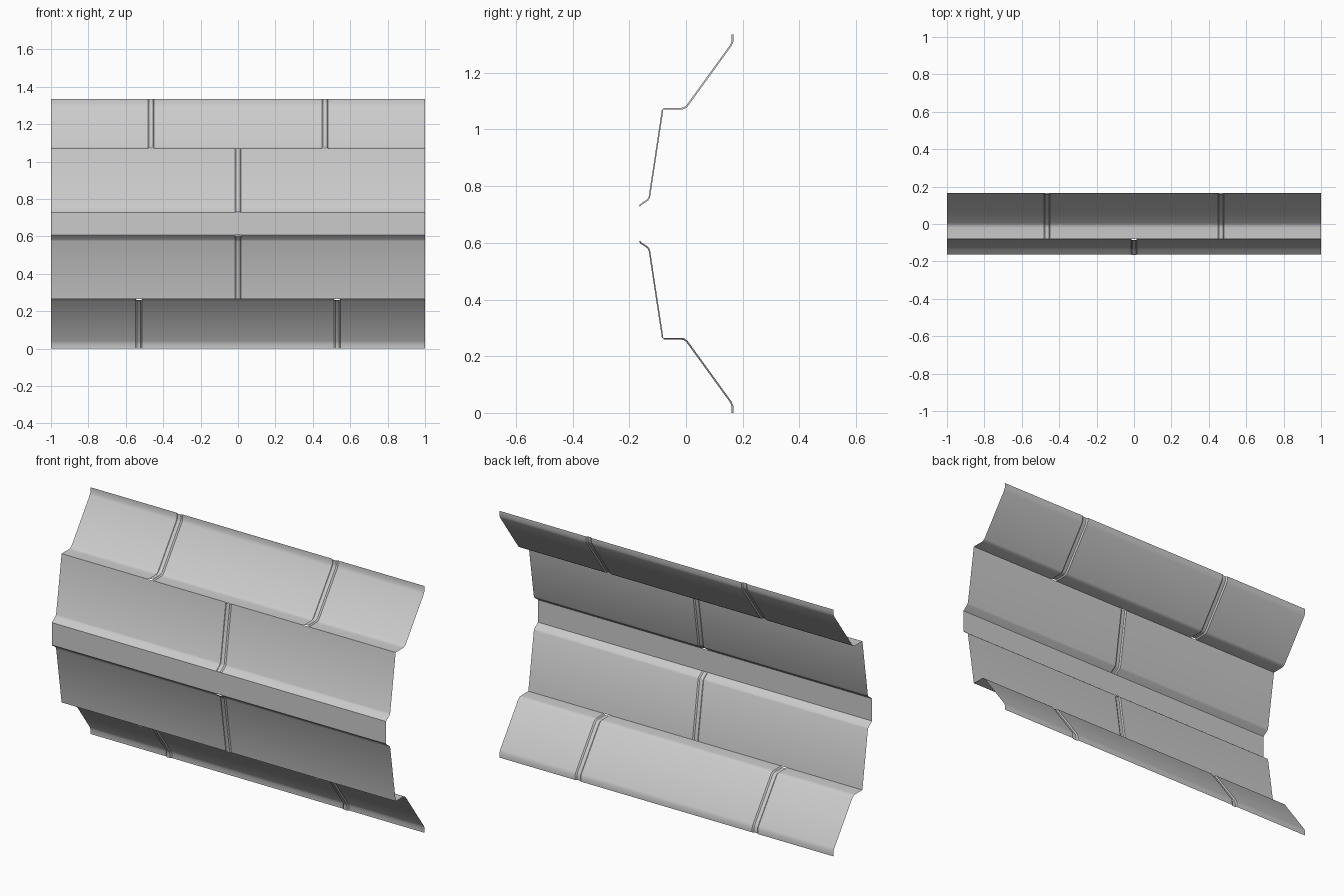
import bpy, bmesh, math
from mathutils import Vector

cube = bpy.data.objects.get("Cube")
if cube:
    bpy.data.objects.remove(cube, do_unlink=True)

HEIGHT = 1.335
HALF = 1.0

steel = bpy.data.materials.new("light grey steel")
steel.use_nodes = True
GREY = (0.6, 0.6, 0.6, 1)
steel.diffuse_color = GREY
steel.node_tree.nodes["Principled BSDF"].inputs["Base Color"].default_value = GREY


def normals(profile):
    """Mitred front-facing normals along a (y, z) profile that runs upward."""
    segs = [(b - a).normalized() for a, b in zip(profile, profile[1:])]
    perps = [Vector((-s.y, s.x)) for s in segs]
    result = []
    for i in range(len(profile)):
        a, b = perps[max(i - 1, 0)], perps[min(i, len(perps) - 1)]
        m = (a + b).normalized()
        result.append(m / max(m.dot(a), 0.5))
    return result


def panel(name, points, ribs=(), depth=0.0, flip=False):
    """Thin folded sheet spanning x, with raised ribs pressed across it."""
    profile = [Vector(p) for p in points]
    norms = normals(profile)
    stations = [(-HALF, 0)]
    for x in ribs:
        stations += [(x - 0.017, 0), (x - 0.010, depth), (x + 0.010, depth), (x + 0.017, 0)]
    stations.append((HALF, 0))
    bm = bmesh.new()
    rows = []
    for x, lift in stations:
        row = []
        for p, n in zip(profile, norms):
            q = p + n * lift
            row.append(bm.verts.new((x, q.x, HEIGHT - q.y if flip else q.y)))
        rows.append(row)
    for a, b in zip(rows, rows[1:]):
        for i in range(len(profile) - 1):
            quad = [a[i], b[i], b[i + 1], a[i + 1]]
            bm.faces.new(quad[::-1] if flip else quad)
    mesh = bpy.data.meshes.new(name)
    bm.to_mesh(mesh)
    bm.free()
    mesh.materials.append(steel)
    obj = bpy.data.objects.new(name, mesh)
    bpy.context.collection.objects.link(obj)
    bpy.ops.object.select_all(action="DESELECT")
    obj.select_set(True)
    bpy.context.view_layer.objects.active = obj
    bpy.ops.object.shade_smooth_by_angle(angle=math.radians(32))


# Profiles of the upper half: ledge with sloped flange, and face with lip
flange = [(-0.08, 1.07), (-0.02, 1.07), (-0.006, 1.072), (0.005, 1.08),
          (0.16, 1.294), (0.167, 1.31), (0.167, HEIGHT)]
face = [(-0.162, 0.728), (-0.158, 0.733), (-0.133, 0.75), (-0.127, 0.76), (-0.08, 1.07)]

for side, flip, rib_x in (("upper", False, 0.465), ("lower", True, 0.53)):
    panel(side + "_flange", flange, (-rib_x, rib_x), 0.006, flip)
    panel(side + "_face", face, (0,), 0.005, flip)

# Flat band joining both lips
panel("middle_band", [(-0.162, HEIGHT - 0.728), (-0.162, 0.728)])
